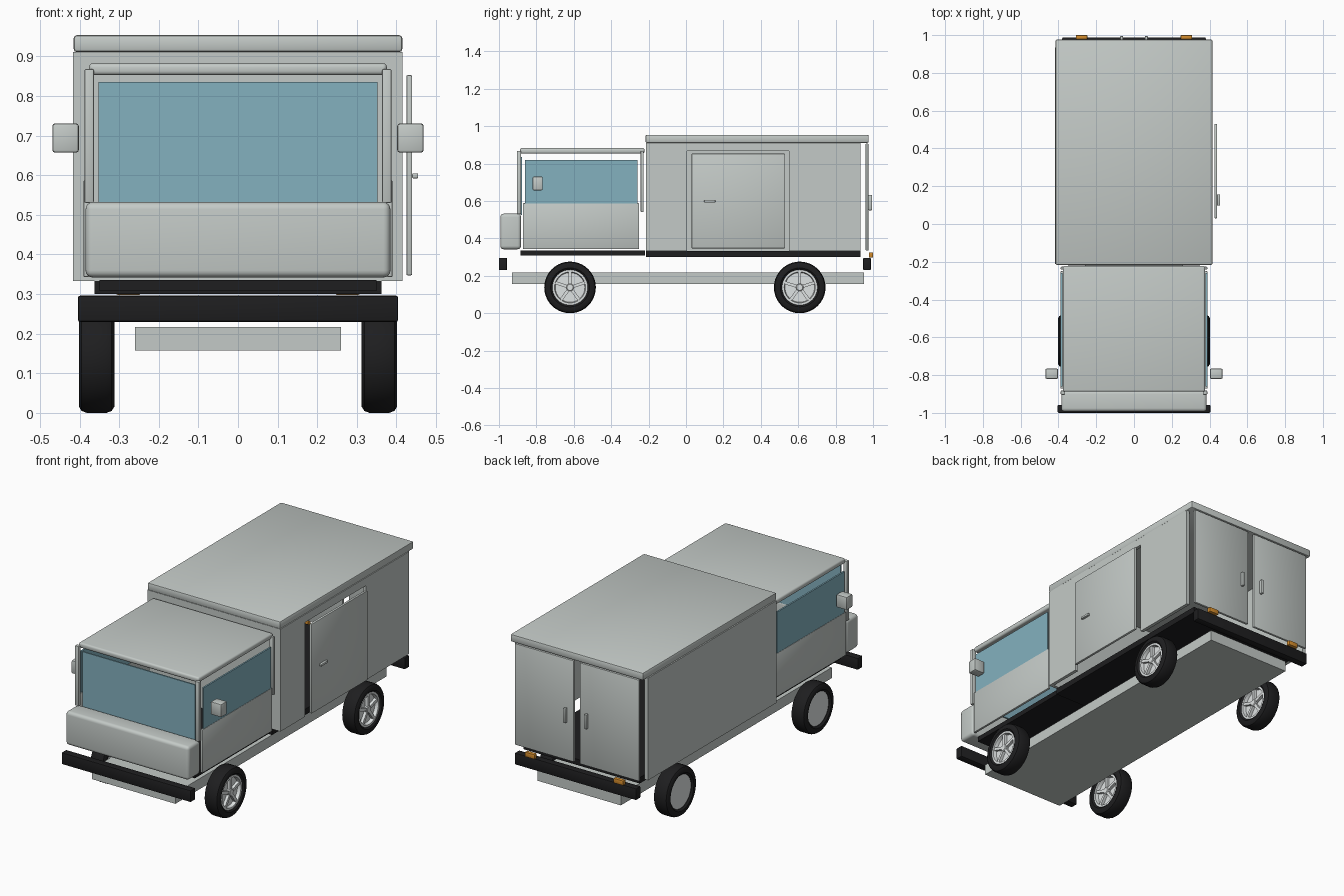
import bpy, bmesh, math
from mathutils import Matrix

if "Cube" in bpy.data.objects:
    bpy.data.objects.remove(bpy.data.objects["Cube"])


def material(name, rgb):
    m = bpy.data.materials.new(name)
    m.diffuse_color = (*rgb, 1)
    m.use_nodes = True
    m.node_tree.nodes["Principled BSDF"].inputs["Base Color"].default_value = m.diffuse_color
    return m


PAINT = material("pale_grey_paint", (0.55, 0.59, 0.57))
GLASS = material("blue_glass", (0.23, 0.44, 0.52))
BLACK = material("black_rubber", (0.013, 0.013, 0.014))
RIM = material("light_metal", (0.74, 0.77, 0.77))
AMBER = material("amber_lamp", (0.65, 0.26, 0.025))


def finish(bm, name, mat, smooth=True):
    bmesh.ops.recalc_face_normals(bm, faces=bm.faces)
    me = bpy.data.meshes.new(name)
    bm.to_mesh(me)
    bm.free()
    ob = bpy.data.objects.new(name, me)
    me.materials.append(mat)
    bpy.context.collection.objects.link(ob)
    if smooth:
        bpy.ops.object.select_all(action='DESELECT')
        ob.select_set(True)
        bpy.context.view_layer.objects.active = ob
        bpy.ops.object.shade_smooth_by_angle(angle=math.radians(35))
    return ob


def box(name, x, y, z, mat=PAINT, bevel=0.0, segs=2):
    """Axis-aligned box from (min, max) ranges with optional rounded edges."""
    bm = bmesh.new()
    ranges = (x, y, z)
    mid = [(a + b) / 2 for a, b in ranges]
    size = [b - a for a, b in ranges]
    bmesh.ops.create_cube(bm, size=1, matrix=Matrix.Translation(mid) @ Matrix.Diagonal((*size, 1)))
    if bevel:
        bmesh.ops.bevel(bm, geom=bm.edges[:], offset=bevel, segments=segs, profile=0.5, affect='EDGES')
    return finish(bm, name, mat, bool(bevel))


def pair(name, x, y, z, mat=PAINT, bevel=0.0):
    """Right-hand box and its mirrored left-hand twin."""
    box(name + "_right", x, y, z, mat, bevel)
    box(name + "_left", (-x[1], -x[0]), y, z, mat, bevel)


def lathe(name, profile, centre, mat, steps=40, closed=False):
    """Revolve (x, radius) points about a sideways axle."""
    bm = bmesh.new()
    vs = [bm.verts.new((x, 0, r)) for x, r in profile]
    es = [bm.edges.new(p) for p in zip(vs, vs[1:])]
    if closed:
        es.append(bm.edges.new((vs[-1], vs[0])))
    bmesh.ops.spin(bm, geom=vs + es, cent=(0, 0, 0), axis=(1, 0, 0), angle=math.tau, steps=steps)
    bmesh.ops.remove_doubles(bm, verts=bm.verts, dist=1e-5)
    bmesh.ops.translate(bm, verts=bm.verts, vec=centre)
    return finish(bm, name, mat)


# Chassis, floors and bumpers
box("chassis", (-0.26, 0.26), (-0.93, 0.953), (0.157, 0.217))
box("cab_floor", (-0.35, 0.35), (-0.885, -0.22), (0.308, 0.336), BLACK)
box("cargo_floor", (-0.363, 0.363), (-0.215, 0.932), (0.30, 0.333), BLACK)
box("front_bumper", (-0.404, 0.404), (-1.0, -0.957), (0.23, 0.296), BLACK, 0.005)
box("rear_bumper", (-0.38, 0.38), (0.947, 0.988), (0.23, 0.296), BLACK, 0.005)
pair("rear_lamp", (0.247, 0.307), (0.978, 1.0), (0.298, 0.325), AMBER, 0.003)

# Cargo box shell, with openings at the right side and the rear
box("cargo_roof", (-0.415, 0.415), (-0.217, 0.977), (0.911, 0.954), PAINT, 0.008)
box("cargo_front_wall", (-0.396, 0.396), (-0.213, -0.195), (0.333, 0.911))
box("cargo_left_wall", (-0.417, -0.396), (-0.213, 0.934), (0.333, 0.911))
box("cargo_right_wall_front", (0.396, 0.415), (-0.213, 0.005), (0.333, 0.911))
box("cargo_right_wall_rear", (0.396, 0.415), (0.55, 0.934), (0.333, 0.911))
box("cargo_right_wall_top", (0.396, 0.415), (0.005, 0.55), (0.866, 0.911))

# Sliding side door and rear doors with handles
box("side_door", (0.425, 0.44), (0.03, 0.53), (0.347, 0.853), PAINT, 0.004)
box("side_door_handle", (0.44, 0.455), (0.097, 0.157), (0.592, 0.605), PAINT, 0.003)
pair("rear_door", (0.02, 0.388), (0.961, 0.975), (0.335, 0.907), PAINT, 0.003)
pair("rear_door_handle", (0.058, 0.073), (0.975, 0.995), (0.55, 0.633), PAINT, 0.004)

# Cab: roof, pillars, nose, doors and glass
box("cab_roof", (-0.376, 0.376), (-0.888, -0.222), (0.853, 0.883), PAINT, 0.01, 3)
box("nose_panel", (-0.385, 0.385), (-0.993, -0.882), (0.342, 0.532), PAINT, 0.018, 4)
pair("front_pillar", (0.364, 0.388), (-0.904, -0.882), (0.53, 0.868), PAINT, 0.004)
pair("rear_pillar", (0.364, 0.388), (-0.242, -0.226), (0.54, 0.868), PAINT, 0.004)
box("windshield", (-0.352, 0.352), (-0.886, -0.878), (0.525, 0.836), GLASS)
pair("cab_door", (0.376, 0.39), (-0.872, -0.25), (0.343, 0.588), PAINT, 0.003)
pair("cab_window", (0.379, 0.388), (-0.86, -0.26), (0.585, 0.82), GLASS)
pair("mirror", (0.402, 0.469), (-0.82, -0.766), (0.657, 0.731), PAINT, 0.007)

# Wheels: every wheel carries its spokes on the +x face
TIRE = [(-0.036, 0.094), (-0.045, 0.104), (-0.045, 0.122), (-0.038, 0.133), (-0.025, 0.138),
        (0.025, 0.138), (0.038, 0.133), (0.045, 0.122), (0.045, 0.104), (0.036, 0.094)]
DISC = [(-0.034, 0), (-0.034, 0.0945), (0.037, 0.0945), (0.037, 0.083), (0.018, 0.079), (0.018, 0)]
HUB = [(0.017, 0.02), (0.034, 0.02), (0.037, 0.016), (0.037, 0)]
for end, y in (("front", -0.62), ("rear", 0.608)):
    for side, x in (("left", -0.357), ("right", 0.357)):
        tag, c = f"{end}_{side}", (x, y, 0.138)
        lathe("tire_" + tag, TIRE, c, BLACK, closed=True)
        lathe("rim_" + tag, DISC, c, RIM)
        lathe("hub_" + tag, HUB, c, RIM, 20)
        bm = bmesh.new()
        for i in range(5):
            turn = Matrix.Rotation(math.tau * i / 5, 4, 'X')
            bmesh.ops.create_cube(bm, size=1, matrix=Matrix.Translation(c) @ turn
                                  @ Matrix.Translation((0.025, 0, 0.05))
                                  @ Matrix.Diagonal((0.018, 0.016, 0.07, 1)))
        finish(bm, "spokes_" + tag, RIM, False)
